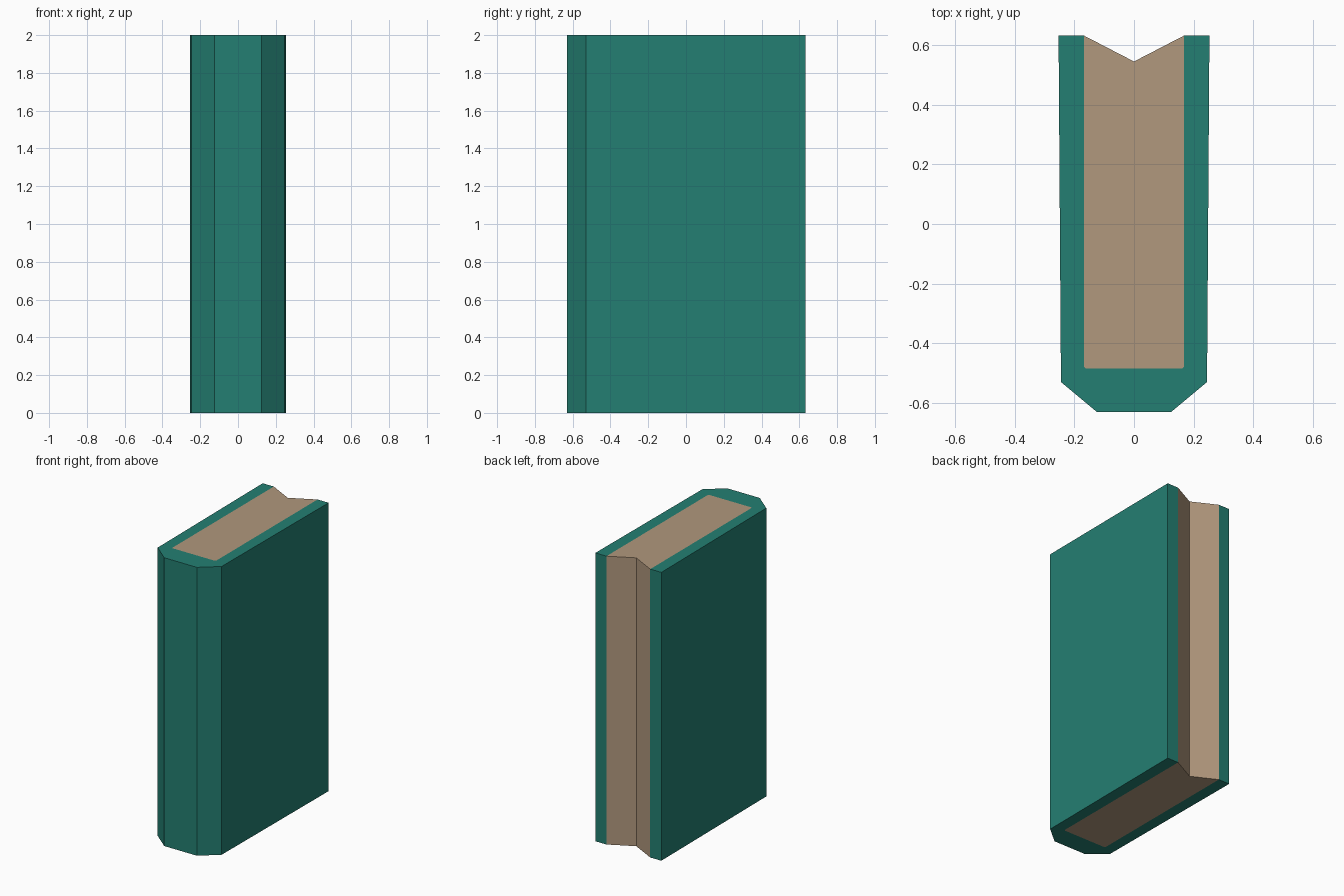
import bpy, bmesh

if "Cube" in bpy.data.objects:
    bpy.data.objects.remove(bpy.data.objects["Cube"])

HEIGHT = 2.0


def material(name, rgb):
    m = bpy.data.materials.new(name)
    m.diffuse_color = (*rgb, 1.0)
    m.use_nodes = True
    m.node_tree.nodes["Principled BSDF"].inputs["Base Color"].default_value = m.diffuse_color
    return m


def prism(name, outline, walls, mat):
    """Extrude a plan outline upward; walls = number of leading edges that get side faces."""
    bm = bmesh.new()
    low = [bm.verts.new((x, y, 0)) for x, y in outline]
    top = [bm.verts.new((x, y, HEIGHT)) for x, y in outline]
    bm.faces.new(top)
    bm.faces.new(low[::-1])
    n = len(outline)
    for i in range(walls):
        j = (i + 1) % n
        bm.faces.new((low[i], low[j], top[j], top[i]))
    mesh = bpy.data.meshes.new(name)
    bm.to_mesh(mesh)
    bm.free()
    mesh.materials.append(mat)
    obj = bpy.data.objects.new(name, mesh)
    bpy.context.collection.objects.link(obj)
    return obj


def mirrored(half):
    """Complete a left-side point list with its right-side reflection."""
    return half + [(-x, y) for x, y in reversed(half)]


teal = material("teal cover", (0.0176, 0.212, 0.168))
paper = material("tan paper", (0.44, 0.314, 0.205))

# Plan outlines, counter-clockwise from the left fore-edge
outer = mirrored([(-0.168, 0.632), (-0.253, 0.632), (-0.245, -0.53), (-0.125, -0.63)])
inner = mirrored([(-0.168, 0.632), (-0.168, -0.478), (-0.161, -0.485)])

# Cover: U-shaped boards and faceted spine (the hidden inside walls are left open)
prism("book_cover", outer + inner[-2:0:-1], len(outer) - 1, teal)

# Pages: flush block with a V-shaped fore-edge
prism("page_block", [inner[-1], (0, 0.545)] + inner[:-1], 2, paper)
